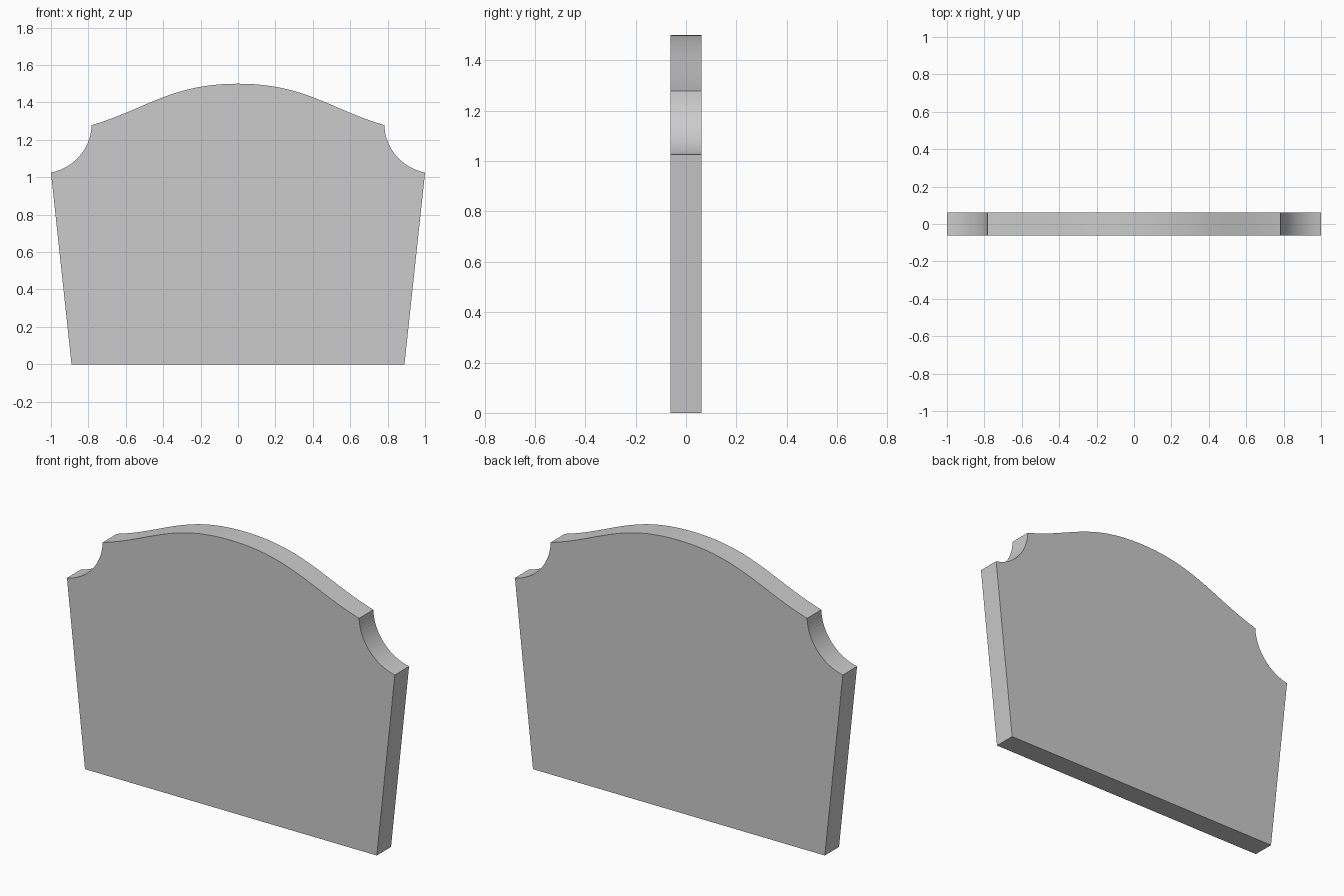
import bpy, bmesh, math
from mathutils import Vector
from mathutils.geometry import interpolate_bezier

if "Cube" in bpy.data.objects:
    bpy.data.objects.remove(bpy.data.objects["Cube"])

HALF_DEPTH = 0.062

# Right half of the outline, from the base up to the crown
half = [(0.89, 0.0)]

# Scooped shoulder: concave arc
cx, cz = 1.05, 1.29
x0, z0, x1, z1 = 1.0, 1.025, 0.782, 1.279
a0 = math.atan2(z0 - cz, x0 - cx) % math.tau
a1 = math.atan2(z1 - cz, x1 - cx) % math.tau
r0, r1 = math.hypot(x0 - cx, z0 - cz), math.hypot(x1 - cx, z1 - cz)
for i in range(17):
    t = i / 16
    a, r = a0 + (a1 - a0) * t, r0 + (r1 - r0) * t
    half.append((cx + r * math.cos(a), cz + r * math.sin(a)))

# Crown: S-curve rising to the centre
crown = interpolate_bezier(Vector((x1, z1, 0)), Vector((0.5, 1.36, 0)),
                           Vector((0.36, 1.5, 0)), Vector((0, 1.5, 0)), 28)
half += [(p.x, p.y) for p in crown[1:]]

# Mirror the outline and extrude it into a slab
outline = half + [(-x, z) for x, z in reversed(half[:-1])]
bm = bmesh.new()
front = bm.faces.new([bm.verts.new((x, -HALF_DEPTH, z)) for x, z in outline])
ext = bmesh.ops.extrude_face_region(bm, geom=[front], use_keep_orig=True)
bmesh.ops.translate(bm, vec=(0, 2 * HALF_DEPTH, 0),
                    verts=[v for v in ext["geom"] if isinstance(v, bmesh.types.BMVert)])
bmesh.ops.recalc_face_normals(bm, faces=bm.faces)
mesh = bpy.data.meshes.new("headboard_panel")
bm.to_mesh(mesh)
bm.free()

panel = bpy.data.objects.new("headboard_panel", mesh)
bpy.context.collection.objects.link(panel)
bpy.context.view_layer.objects.active = panel
panel.select_set(True)
bpy.ops.object.shade_smooth_by_angle(angle=math.radians(25))
